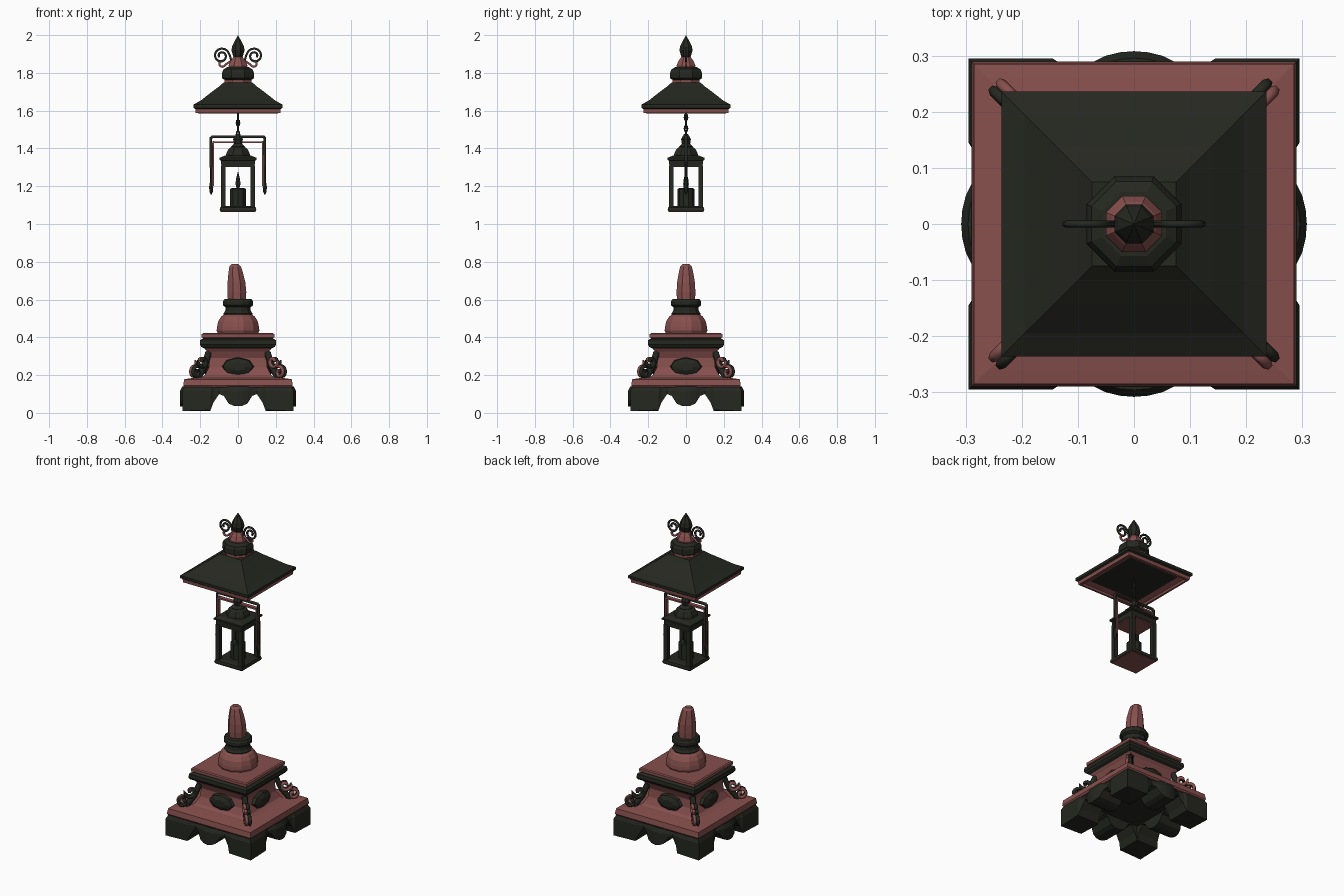
import bpy, bmesh
from math import sin, cos, pi, sqrt
from mathutils import Vector, Matrix

if "Cube" in bpy.data.objects:
    bpy.data.objects.remove(bpy.data.objects["Cube"])


def material(name, rgb):
    m = bpy.data.materials.new(name)
    m.diffuse_color = (*rgb, 1)
    m.use_nodes = True
    m.node_tree.nodes["Principled BSDF"].inputs["Base Color"].default_value = m.diffuse_color
    return m


DARK = material("dark_iron", (0.018, 0.02, 0.014))
RED = material("dull_red", (0.24, 0.08, 0.075))


def add_object(name, mesh, mat):
    mesh.materials.clear()
    mesh.materials.append(mat)
    ob = bpy.data.objects.new(name, mesh)
    bpy.context.collection.objects.link(ob)
    return ob


def loft(name, loops, mat):
    """Skin equal-length closed loops and close both ends."""
    bm = bmesh.new()
    rows = [[bm.verts.new(p) for p in loop] for loop in loops]
    n = len(rows[0])
    for a, b in zip(rows, rows[1:]):
        for i in range(n):
            j = (i + 1) % n
            bm.faces.new((a[i], a[j], b[j], b[i]))
    bmesh.ops.remove_doubles(bm, verts=bm.verts, dist=0.0005)
    bmesh.ops.holes_fill(bm, edges=bm.edges, sides=0)
    bmesh.ops.recalc_face_normals(bm, faces=bm.faces)
    mesh = bpy.data.meshes.new(name)
    bm.to_mesh(mesh)
    bm.free()
    return add_object(name, mesh, mat)


def turned(name, profile, n, mat):
    """n-sided turned part from (radius, z[, x shift]); n=4 uses half widths."""
    k = sqrt(2) if n == 4 else 1
    loops = []
    for r, z, *s in profile:
        dx = s[0] if s else 0
        loops.append([(dx + k * r * cos(2 * pi * (i + .5) / n),
                       k * r * sin(2 * pi * (i + .5) / n), z) for i in range(n)])
    return loft(name, loops, mat)


def box(name, x, y, z0, z1, hx, hy, mat):
    return loft(name, [[(x - hx, y - hy, z), (x + hx, y - hy, z),
                        (x + hx, y + hy, z), (x - hx, y + hy, z)] for z in (z0, z1)], mat)


def tube(name, pts, radius, mat, cyclic=False):
    cu = bpy.data.curves.new(name, 'CURVE')
    cu.dimensions = '3D'
    cu.bevel_depth = radius
    cu.bevel_resolution = 1
    cu.use_fill_caps = True
    sp = cu.splines.new('POLY')
    sp.points.add(len(pts) - 1)
    for p, q in zip(sp.points, pts):
        p.co = (*q, 1)
    sp.use_cyclic_u = cyclic
    tmp = bpy.data.objects.new(name + "_path", cu)
    bpy.context.collection.objects.link(tmp)
    mesh = bpy.data.meshes.new_from_object(tmp)
    bpy.data.objects.remove(tmp)
    return add_object(name, mesh, mat)


def spiral(cu, cz, r0, r1, a0, a1, n=12):
    return [(cu + (r0 + (r1 - r0) * i / n) * cos(a0 + (a1 - a0) * i / n),
             cz + (r0 + (r1 - r0) * i / n) * sin(a0 + (a1 - a0) * i / n))
            for i in range(n + 1)]


# Footed skirt: wavy apron between four block feet, hollowed below
half = [(-.295, .295, .01), (-.145, .295, .015), (-.13, .285, .055), (-.1, .278, .1),
        (-.075, .288, .09), (-.05, .3, .05), (-.025, .306, .038)]
side = half + [(0, .308, .035)] + [(-t, o, z) for t, o, z in half[:0:-1]]


def skirt_loop(fn):
    return [Matrix.Rotation(k * pi / 2, 3, 'Z') @ Vector(fn(*p))
            for k in range(4) for p in side]


def clamp(t):
    return max(-.145, min(.145, t))


loft("foot_skirt", [
    skirt_loop(lambda t, o, z: (t * .96, -o * .96, .14)),
    skirt_loop(lambda t, o, z: (t, -o, .115)),
    skirt_loop(lambda t, o, z: (t, -o, z)),
    skirt_loop(lambda t, o, z: (clamp(t), -.145, z)),
    skirt_loop(lambda t, o, z: (clamp(t), -.145, .105))], DARK)

# Pedestal: plinth, waisted body, cornice and top slab
turned("plinth", [(.283, .135), (.29, .145), (.285, .178), (.26, .182), (.2, .19)], 4, RED)
turned("pedestal_body", [(.205, .18), (.175, .2), (.155, .24), (.15, .29),
                         (.165, .325), (.18, .345)], 4, RED)
turned("cornice", [(.165, .335), (.195, .35), (.202, .362), (.2, .385), (.18, .397)], 4, DARK)
turned("top_slab", [(.183, .394), (.192, .4), (.192, .417), (.185, .422)], 4, RED)

# Dark carved panel on each face of the body
for k in range(4):
    rot = Matrix.Rotation(k * pi / 2, 3, 'Z')
    loops = []
    for s, y in ((1, -.145), (.9, -.172), (.45, -.185)):
        loops.append([rot @ Vector((s * .088 * cos(i * pi / 4),
                                    y, .245 + s * .05 * sin(i * pi / 4))) for i in range(8)])
    loft("carved_panel", loops, DARK)

# Corner scrolls standing on the diagonals
for k in range(4):
    a = pi / 4 + k * pi / 2
    path = spiral(.272, .272, .008, .036, -pi * 2, pi * .0)
    path += [(.305, .25)]
    path += spiral(.318, .215, .034, .008, pi * .65, -pi * 1.6)
    for w in (-.009, .009):
        tube("corner_scroll", [(u * cos(a) - w * sin(a), u * sin(a) + w * cos(a), z)
                               for u, z in path], .01, RED if w < 0 else DARK)
    tube("corner_brace", [(u * cos(a), u * sin(a), z) for u, z in
                          ((.22, .32), (.25, .25), (.3, .185))], .018, DARK)

# Bell, neck rings and the broken post stub
turned("bell", [(.11, .42), (.117, .435), (.115, .455), (.108, .485), (.092, .51),
                (.075, .522)], 12, RED)
turned("neck", [(.075, .515), (.08, .525), (.07, .54), (.068, .565)], 12, DARK)
turned("neck_ring", [(.07, .56), (.082, .57), (.082, .59), (.075, .602), (.05, .604)], 12, DARK)
turned("post_stub", [(.052, .6, -.006), (.054, .64, -.006), (.051, .69, -.008),
                     (.042, .74, -.012), (.033, .775, -.015), (.02, .787, -.017)], 8, RED)

# Roof: dark hipped shell, red fascia and hollow underside
turned("roof", [(.225, 1.608), (.236, 1.615), (.236, 1.632), (.195, 1.655), (.142, 1.697),
                (.1, 1.728), (.075, 1.75)], 4, DARK)
turned("roof_underside", [(.226, 1.61), (.224, 1.588), (.21, 1.586), (.205, 1.598),
                          (.02, 1.66), (0, 1.665)], 4, RED)

# Collar and pointed finial
turned("collar_neck", [(.08, 1.735), (.075, 1.77)], 8, RED)
turned("collar", [(.075, 1.762), (.092, 1.772), (.09, 1.805), (.082, 1.82), (.062, 1.83)], 8, DARK)
turned("finial_base", [(.05, 1.82), (.054, 1.84), (.042, 1.865), (.026, 1.885)], 8, RED)
turned("finial", [(.022, 1.875), (.03, 1.895), (.038, 1.92), (.032, 1.945),
                  (.015, 1.975), (0, 2)], 8, DARK)

# Finial side scrolls
for s in (-1, 1):
    outer = spiral(.088, 1.89, .012, .042, -pi * 2.2, pi * .8, 20)
    outer += [(.042, 1.89), (.035, 1.86), (.04, 1.835)]
    tube("finial_scroll", [(s * u, 0, z) for u, z in outer], .0065, DARK)
    lower = spiral(.085, 1.85, .02, .01, -pi * .9, pi * .6, 8)
    tube("finial_curl", [(s * u, 0, z) for u, z in [(.035, 1.865)] + lower], .0065, RED)

# Hanging rod with links
tube("hanging_rod", [(0, 0, 1.66), (0, 0, 1.5)], .005, DARK)
for i, z in enumerate((1.565, 1.535, 1.505, 1.475)):
    ring = [(.009 * cos(t * pi / 4), .018 * sin(t * pi / 4)) for t in range(8)]
    tube("chain_link", [(u, 0, z + v) if i % 2 else (0, u, z + v) for u, v in ring],
         .004, DARK, True)

# Bracket over the lantern
tube("bracket_arm", [(-.142, 0, 1.3), (-.144, 0, 1.455), (-.135, 0, 1.462), (.135, 0, 1.462),
                     (.142, 0, 1.455), (.14, 0, 1.3)], .009, DARK)
box("bracket_lower_rail", 0, 0, 1.428, 1.438, .135, .012, RED)
for s in (-1, 1):
    x = .142 * s
    turned("bracket_leg", [(.007, 1.43, x), (.008, 1.22, x), (.013, 1.195, x),
                           (.01, 1.17, x), (0, 1.152, x)], 6, DARK)
    box("bracket_leg_lining", x - .01 * s, 0, 1.2, 1.44, .004, .009, RED)

# Lantern top: neck, dome and eave
turned("lantern_neck", [(.035, 1.395), (.04, 1.41), (.024, 1.425), (.028, 1.45),
                        (.012, 1.475), (0, 1.48)], 8, DARK)
turned("lantern_dome", [(.072, 1.35), (.066, 1.375), (.052, 1.4), (.03, 1.412)], 8, DARK)
turned("lantern_eave", [(.088, 1.305), (.09, 1.335), (.099, 1.34), (.099, 1.35),
                        (.07, 1.362)], 4, DARK)
turned("lantern_ceiling", [(.085, 1.301), (.085, 1.308)], 4, RED)

# Lantern cage and floor
for sx in (-1, 1):
    for sy in (-1, 1):
        box("cage_post", sx * .078, sy * .078, 1.08, 1.31, .013, .013, DARK)
turned("lantern_base", [(.094, 1.067), (.097, 1.075), (.094, 1.088), (.08, 1.094)], 4, DARK)
turned("lantern_floor", [(.09, 1.063), (.09, 1.07)], 4, RED)

# Candle and flame
turned("candle", [(.044, 1.09), (.044, 1.185), (.036, 1.19), (.012, 1.18)], 10, DARK)
turned("flame", [(.006, 1.18), (.015, 1.21), (.013, 1.235), (.005, 1.262), (0, 1.282)], 6, DARK)
